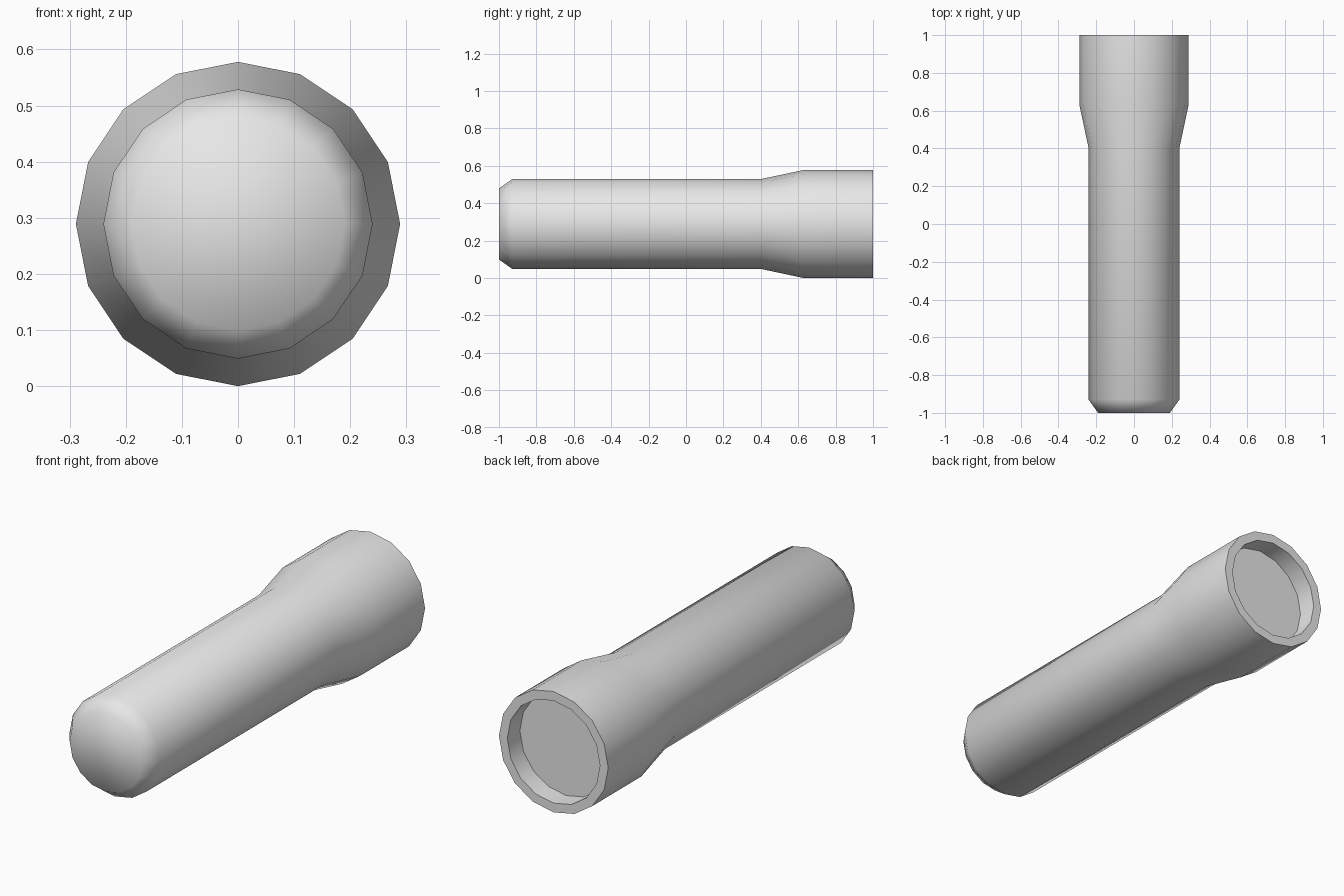
import bpy, bmesh, math

cube = bpy.data.objects.get("Cube")
if cube:
    bpy.data.objects.remove(cube, do_unlink=True)

SIDES = 16
AXIS_Z = 0.289


def material(name, colour):
    mat = bpy.data.materials.new(name)
    mat.use_nodes = True
    mat.diffuse_color = colour
    mat.node_tree.nodes["Principled BSDF"].inputs["Base Color"].default_value = colour
    return mat


def ring(bm, radius, y):
    """One ring of points around the long axis, with a point at the top."""
    turns = [2 * math.pi * i / SIDES for i in range(SIDES)]
    return [bm.verts.new((radius * math.sin(a), y, AXIS_Z + radius * math.cos(a)))
            for a in turns]


def lathe(name, profile, mat, cap_first=False):
    """Join rings along a (radius, y) profile, optionally closing the first."""
    bm = bmesh.new()
    rings = [ring(bm, r, y) for r, y in profile]
    for a, b in zip(rings, rings[1:]):
        for i in range(SIDES):
            j = (i + 1) % SIDES
            bm.faces.new((a[i], b[i], b[j], a[j]))
    if cap_first:
        bm.faces.new(rings[0])
    mesh = bpy.data.meshes.new(name)
    bm.to_mesh(mesh)
    bm.free()
    mesh.materials.append(mat)
    obj = bpy.data.objects.new(name, mesh)
    bpy.context.collection.objects.link(obj)
    bpy.ops.object.select_all(action="DESELECT")
    obj.select_set(True)
    bpy.context.view_layer.objects.active = obj
    bpy.ops.object.shade_smooth_by_angle(angle=math.radians(65))
    return obj


grey = material("plain grey", (0.8, 0.8, 0.8, 1))

# Casing: rounded tail cap, handle, flared head, flat rim and lens recess
lathe("torch_casing", [
    (0.19, -1.0), (0.24, -0.93), (0.24, 0.4),
    (AXIS_Z, 0.63), (AXIS_Z, 1.0), (0.245, 1.0), (0.245, 0.905),
], grey, cap_first=True)

# Lens: flat disc at the bottom of the recess, facing the back
lens = lathe("lens", [(0.245, 0.905)], grey, cap_first=True)
lens.data.flip_normals()
